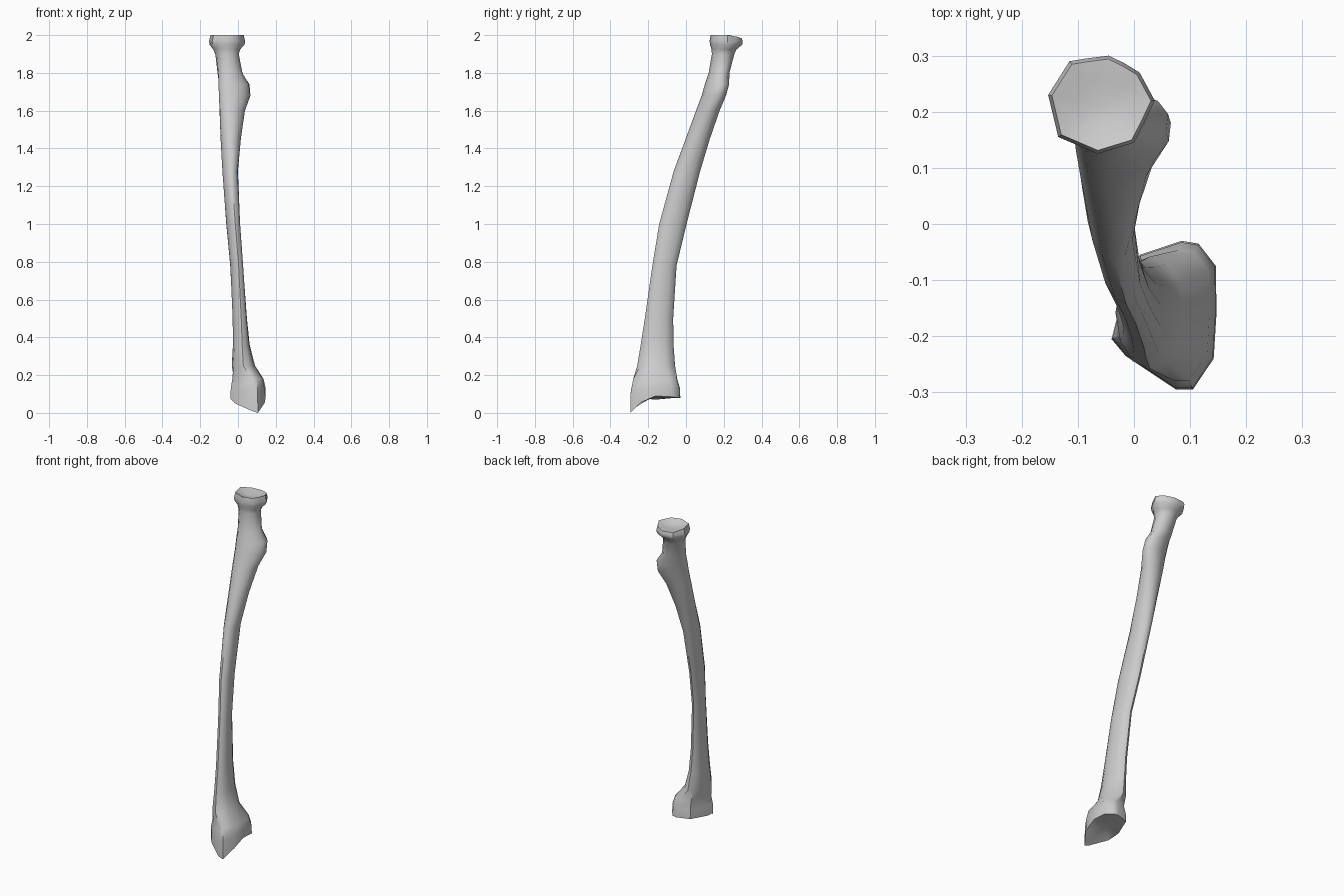
import bpy, bmesh, math

N = 12

# Shaft rings: z, x min, x max, y min, y max, tilt (phase that slants the ellipse)
SHAFT = [
    (0.25, -0.033, 0.09, -0.258, -0.058, 0.0),
    (0.36, -0.027, 0.062, -0.24, -0.066, 0.1),
    (0.50, -0.029, 0.048, -0.218, -0.068, 0.2),
    (0.78, -0.042, 0.028, -0.178, -0.05, 0.3),
    (1.00, -0.063, 0.012, -0.142, 0.003, 0.3),
    (1.28, -0.083, 0.0, -0.065, 0.075, 0.15),
    (1.45, -0.092, 0.015, -0.002, 0.126, 0.0),
    (1.60, -0.099, 0.038, 0.053, 0.178, -0.2),
    (1.68, -0.102, 0.067, 0.083, 0.212, -0.35),
    (1.74, -0.105, 0.062, 0.10, 0.228, -0.35),
    (1.80, -0.109, 0.024, 0.12, 0.230, -0.15),
    (1.90, -0.120, 0.004, 0.137, 0.256, 0.0),
    (1.925, -0.132, 0.012, 0.135, 0.268, 0.0),
]

# Wrist rim, counter-clockwise from +x, with the low styloid tip at the front
RIM = [(.147, -.16, .09), (.146, -.075, .085), (.115, -.035, .08), (.085, -.03, .08),
       (.01, -.055, .08), (-.01, -.11, .075), (-.03, -.165, .07), (-.04, -.205, .075),
       (-.015, -.235, .05), (.075, -.295, .01), (.105, -.295, 0), (.142, -.24, .055)]

# Outline of the head: many-sided, slightly irregular
HEAD = [(.037, .22), (.01, .27), (-.018, .287), (-.045, .30), (-.085, .295), (-.115, .29),
        (-.153, .23), (-.135, .155), (-.10, .14), (-.065, .125), (0, .145), (.018, .18)]


def ellipse_ring(z, x0, x1, y0, y1, tilt):
    return [((x0 + x1) / 2 + (x1 - x0) / 2 * math.cos(2 * math.pi * i / N + tilt),
             (y0 + y1) / 2 + (y1 - y0) / 2 * math.sin(2 * math.pi * i / N), z)
            for i in range(N)]


def scaled(points, cx, cy, s):
    return [(cx + (p[0] - cx) * s, cy + (p[1] - cy) * s) for p in points]


rings = []
# Hollow joint surface under the wrist
WC = (0.06, -0.165)
rings.append([(x, y, 0.075 + (p[2] - 0.07) * 0.3)
              for (x, y), p in zip(scaled(RIM, *WC, 0.6), RIM)])
# Wrist rim and the flare above it
rings.append(RIM)
rings.append([(x, y, 0.13 + (p[2] - 0.07) * 0.3)
              for (x, y), p in zip(scaled(RIM, *WC, 0.98), RIM)])
rings.append([(x, y, 0.18) for x, y in scaled(RIM, 0.045, -0.165, 0.88)])
# Curved shaft with the side bump below the neck
rings += [ellipse_ring(*s) for s in SHAFT]
# Disc-shaped head with a dished top
HC = (-0.058, 0.213)
rings.append([(x, y, 1.95) for x, y in scaled(HEAD, *HC, 0.98)])
rings.append([(x, y, 1.97) for x, y in HEAD])
rings.append([(x, y, 2.0 - max(0, y - 0.24) * 0.3) for x, y in scaled(HEAD, *HC, 0.93)])
rings.append([(x, y, 1.982) for x, y in scaled(HEAD, *HC, 0.5)])

bm = bmesh.new()
loops = [[bm.verts.new(p) for p in ring] for ring in rings]
for a, b in zip(loops, loops[1:]):
    for i in range(N):
        j = (i + 1) % N
        bm.faces.new((a[i], a[j], b[j], b[i]))
bottom = bm.verts.new((*WC, 0.082))
top = bm.verts.new((*HC, 1.975))
for i in range(N):
    j = (i + 1) % N
    bm.faces.new((loops[0][j], loops[0][i], bottom))
    bm.faces.new((loops[-1][i], loops[-1][j], top))
bmesh.ops.recalc_face_normals(bm, faces=bm.faces)

mesh = bpy.data.meshes.new("forearm_bone")
bm.to_mesh(mesh)
bm.free()
bone = bpy.data.objects.new("forearm_bone", mesh)
bpy.context.collection.objects.link(bone)
bpy.context.view_layer.objects.active = bone
bone.select_set(True)
bpy.ops.object.shade_smooth_by_angle(angle=math.radians(45))
